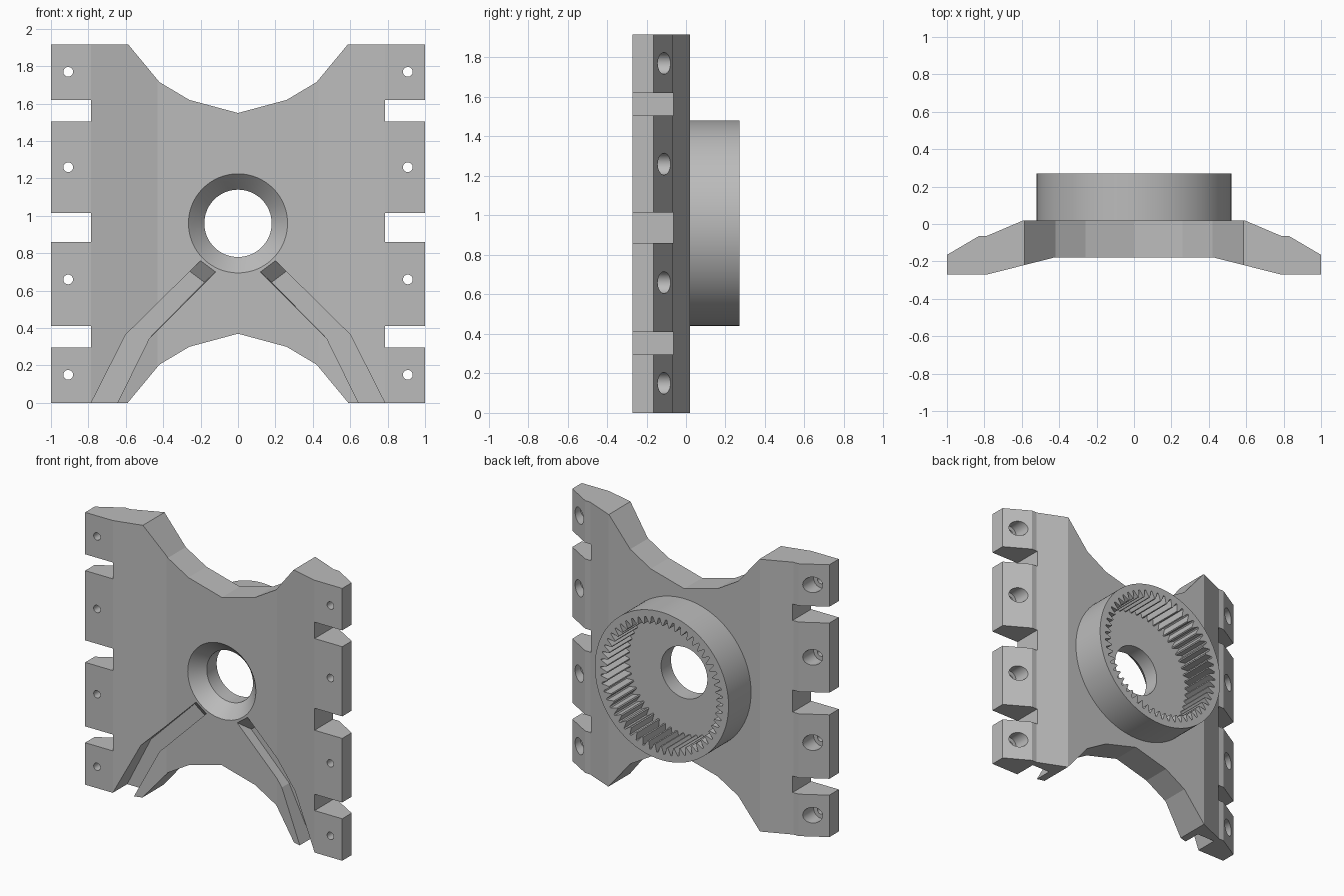
import bpy, bmesh, math

cube = bpy.data.objects.get("Cube")
if cube:
    bpy.data.objects.remove(cube, do_unlink=True)

grey = bpy.data.materials.new("plain grey")
grey.use_nodes = True
colour = (0.5, 0.5, 0.5, 1)
grey.diffuse_color = colour
grey.node_tree.nodes["Principled BSDF"].inputs["Base Color"].default_value = colour


def loft(name, layers, closed=False):
    """Join equal loops of points; cap the ends, or close into a ring."""
    bm = bmesh.new()
    rows = [[bm.verts.new(p) for p in layer] for layer in layers]
    pairs = list(zip(rows, rows[1:]))
    if closed:
        pairs.append((rows[-1], rows[0]))
    else:
        bm.faces.new(rows[0])
        bm.faces.new(rows[-1])
    for a, b in pairs:
        for i in range(len(a)):
            j = (i + 1) % len(a)
            bm.faces.new((a[i], a[j], b[j], b[i]))
    bmesh.ops.recalc_face_normals(bm, faces=bm.faces)
    mesh = bpy.data.meshes.new(name)
    bm.to_mesh(mesh)
    bm.free()
    mesh.materials.append(grey)
    ob = bpy.data.objects.new(name, mesh)
    bpy.context.collection.objects.link(ob)
    return ob


def slab(name, outline, y0, y1):
    return loft(name, [[(x, y, z) for x, z in outline] for y in (y0, y1)])


def circle(r, x, y, z, n):
    return [(x + r * math.cos(math.tau * i / n), y, z + r * math.sin(math.tau * i / n))
            for i in range(n)]


def bore(name, profile, x, z, n=64):
    return loft(name, [circle(r, x, y, z, n) for r, y in profile])


HEIGHT = 1.915
HUB_Z = 0.96

# Plate: bent cross-section pulled upward
front = [(1, -0.27), (0.785, -0.27), (0.43, -0.18)]
back = [(0.59, 0.02), (0.79, -0.065), (0.83, -0.065), (1, -0.165)]
half = front + back
section = [(-x, y) for x, y in front] + front[::-1] + back[::-1] + [(-x, y) for x, y in back]
plate = loft("mounting_plate", [[(x, y, z) for x, y in section] for z in (0, HEIGHT)])

cutters = []

# Scalloped top and bottom edges
scallop = [(0.675, -0.1), (0.59, 0), (0.42, 0.205), (0.26, 0.3), (0, 0.37)]
scallop += [(-x, z) for x, z in scallop[-2::-1]]
cutters.append(slab("bottom_scallop_cutter", scallop, -0.5, 0.5))
cutters.append(slab("top_scallop_cutter", [(x, HEIGHT + 0.005 - z) for x, z in scallop], -0.5, 0.5))

# Stepped central bore
cutters.append(bore("hub_bore_cutter", [(0.265, -0.4), (0.265, -0.18), (0.25, -0.165),
                                        (0.18, -0.09), (0.18, 0.2)], 0, HUB_Z))

for side in (-1, 1):
    # Edge notches
    for z0, z1 in ((0.295, 0.41), (0.86, 1.015), (1.505, 1.62)):
        box = [(side * 0.785, z0), (side * 1.2, z0), (side * 1.2, z1), (side * 0.785, z1)]
        cutters.append(slab("notch_cutter", box, -0.5, 0.5))
    # Counterbored screw holes
    for z in (0.15, 0.66, 1.26, 1.77):
        cutters.append(bore("screw_hole_cutter", [(0.026, -0.4), (0.026, -0.2), (0.055, -0.2),
                                                  (0.055, 0.2)], side * 0.908, z, 40))
    # Bent channel with a ramped upper end
    lower = [(0.475, 0.345), (0.694, -0.1), (0.836, -0.1), (0.6, 0.365)]
    surface = lower + [(0.2, 0.76), (0.12, 0.7)]
    floor = lower + [(0.26, 0.705), (0.18, 0.645)]
    cutters.append(loft("channel_cutter", [[(side * x, y, z) for x, z in loop] for loop, y in
                                           ((surface, -0.4), (surface, -0.18), (floor, -0.11))]))

# Apply the cuts and remove the cutters
for c in cutters:
    c.hide_render = True
    mod = plate.modifiers.new(c.name, "BOOLEAN")
    mod.operation = "DIFFERENCE"
    mod.solver = "EXACT"
    mod.object = c
bpy.context.view_layer.update()
graph = bpy.context.evaluated_depsgraph_get()
cut_mesh = bpy.data.meshes.new_from_object(plate.evaluated_get(graph))
plate.modifiers.clear()
plate.data = cut_mesh
for c in cutters:
    bpy.data.objects.remove(c, do_unlink=True)

# Internal gear ring on the back
TEETH = 54
STEPS = TEETH * 4
radii = (0.475, 0.475, 0.425, 0.425)


def tooth_loop(y):
    pts = []
    for i in range(STEPS):
        # narrow the roots and tips so the flanks slope
        shift = (0.15, -0.15)[i % 2]
        a = math.tau * (i + shift) / STEPS
        pts.append((radii[i % 4] * math.cos(a), y, HUB_Z + radii[i % 4] * math.sin(a)))
    return pts


ring = loft("internal_gear_ring", [circle(0.52, 0, 0.0, HUB_Z, STEPS), circle(0.52, 0, 0.27, HUB_Z, STEPS),
                                   tooth_loop(0.27), tooth_loop(0.0)], closed=True)

# Smooth round walls, keep every bend crisp
bpy.ops.object.select_all(action="DESELECT")
for ob in (plate, ring):
    ob.select_set(True)
bpy.context.view_layer.objects.active = plate
bpy.ops.object.shade_smooth_by_angle(angle=math.radians(10))
